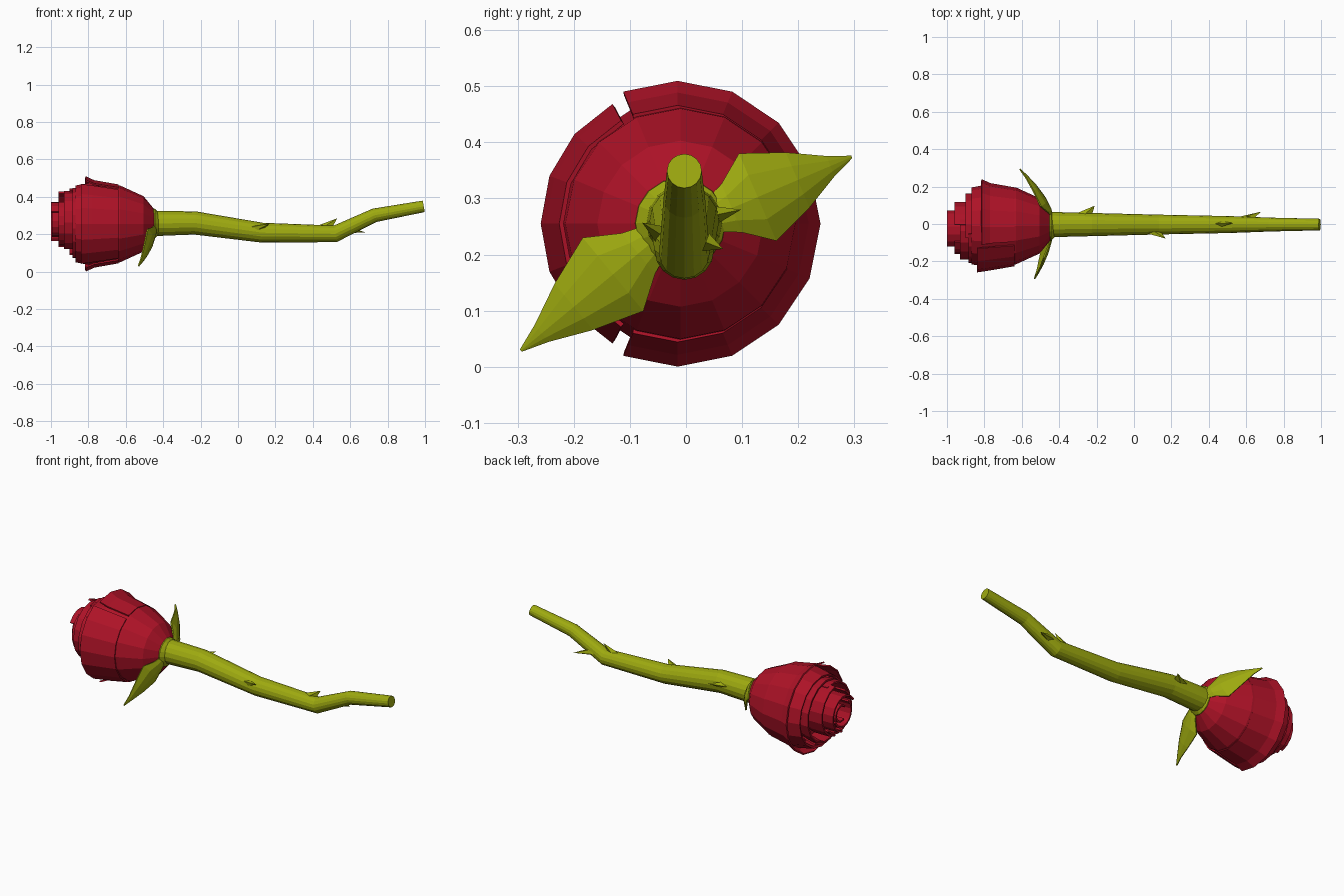
import bpy, bmesh, math
from mathutils import Vector

if "Cube" in bpy.data.objects:
    bpy.data.objects.remove(bpy.data.objects["Cube"])


def material(name, rgb):
    m = bpy.data.materials.new(name)
    m.diffuse_color = (*rgb, 1)
    m.use_nodes = True
    m.node_tree.nodes["Principled BSDF"].inputs["Base Color"].default_value = m.diffuse_color
    return m


RED = material("petal red", (0.42, 0.006, 0.02))
GREEN = material("stem green", (0.34, 0.40, 0.005))


def make(name, verts, faces, mat, thick=0):
    bm = bmesh.new()
    vs = [bm.verts.new(v) for v in verts]
    for f in faces:
        bm.faces.new([vs[i] for i in f])
    bmesh.ops.remove_doubles(bm, verts=bm.verts, dist=1e-5)
    bmesh.ops.recalc_face_normals(bm, faces=bm.faces)
    me = bpy.data.meshes.new(name)
    bm.to_mesh(me)
    bm.free()
    me.materials.append(mat)
    ob = bpy.data.objects.new(name, me)
    bpy.context.collection.objects.link(ob)
    if thick:
        s = ob.modifiers.new("thickness", 'SOLIDIFY')
        s.thickness, s.offset = thick, 0
    return ob


def grid(rows, n):
    return [(r * n + i, r * n + i + 1, (r + 1) * n + i + 1, (r + 1) * n + i)
            for r in range(rows - 1) for i in range(n - 1)]


def lathe(name, profile, mat, cy=-0.01, cz=0.255, a0=0, a1=360, thick=0):
    """Sweep an (x, radius) profile about the x axis; angle 0 is up, 90 is +y."""
    n = max(3, round((a1 - a0) / 22.5))
    verts = []
    for x, r in profile:
        for i in range(n + 1):
            a = math.radians(a0 + (a1 - a0) * i / n)
            verts.append((x, cy + r * math.sin(a), cz + r * math.cos(a)))
    return make(name, verts, grid(len(profile), n + 1), mat, thick)


# Bloom: closed cup with a sunken floor
lathe("bloom_cup", [(-0.44, 0.001), (-0.445, 0.075), (-0.505, 0.148), (-0.63, 0.205),
                    (-0.78, 0.222), (-0.87, 0.205), (-0.865, 0.192),
                    (-0.80, 0.18), (-0.80, 0.001)], RED)

# Two outer petals with flared lips
lathe("outer_petal_right", [(-0.64, 0.207), (-0.77, 0.23), (-0.815, 0.251)], RED,
      cy=-0.015, a0=-22.5, a1=202.5, thick=0.008)
lathe("outer_petal_left", [(-0.64, 0.205), (-0.78, 0.229), (-0.84, 0.238)], RED,
      cy=-0.017, a0=208, a1=332, thick=0.008)

# Inner petals: nested open scrolls (radius, rim x, centre y, centre z, start, sweep)
inner = [(0.185, -0.885, -0.02, 0.26, 150, 200), (0.175, -0.90, -0.015, 0.265, -20, 190),
         (0.155, -0.93, -0.03, 0.27, 200, 180), (0.145, -0.96, -0.03, 0.28, 10, 160),
         (0.12, -0.96, -0.035, 0.265, 130, 200), (0.10, -1.0, -0.03, 0.268, -60, 230),
         (0.075, -0.995, -0.03, 0.265, 110, 210), (0.045, -0.985, -0.025, 0.265, -50, 260)]
for k, (r, x, cy, cz, a, sweep) in enumerate(inner):
    lathe(f"inner_petal_{k + 1}", [(-0.795, r * 0.9), (-0.87, r), (x, r)], RED,
          cy, cz, a, a + sweep, thick=0.01)

# Stem: tapered tube through a bent path of (x, z, radius)
path = [(-0.47, 0.257, 0.068), (-0.23, 0.26, 0.062), (0.13, 0.208, 0.053),
        (0.52, 0.202, 0.045), (0.73, 0.301, 0.037), (0.993, 0.349, 0.031)]
SIDES = 16
verts = []
for i, (x, z, r) in enumerate(path):
    p, q = path[max(i - 1, 0)], path[min(i + 1, len(path) - 1)]
    t = Vector((q[0] - p[0], 0, q[1] - p[1])).normalized()
    up = Vector((-t.z, 0, t.x))
    for s in range(SIDES + 1):
        a = math.tau * s / SIDES
        verts.append(Vector((x, -0.003, z)) + r * (up * math.cos(a) + Vector((0, math.sin(a), 0))))
n = SIDES + 1
make("stem", verts, grid(len(path), n)
     + [tuple(range(SIDES)), tuple((len(path) - 1) * n + s for s in range(SIDES))], GREEN)

# Collar under the bloom
lathe("collar", [(-0.475, 0.06), (-0.465, 0.083), (-0.445, 0.08), (-0.425, 0.06)], GREEN, cz=0.256)


# Sepals: ridged leaves curling back over the cup
def sepal(name, base, tip, x_tip):
    b, e = Vector((0, *base)), Vector((0, *tip))
    side = (e - b).normalized().cross(Vector((1, 0, 0)))
    rows = [(0, 0.025), (0.16, 0.045), (0.34, 0.083), (0.62, 0.052), (0.85, 0.018), (1, 0.001)]
    verts = []
    for t, w in rows:
        x = -0.435 + (x_tip + 0.435) * t ** 1.5
        for k in (-1, -0.5, 0, 0.5, 1):
            verts.append(b.lerp(e, t) + side * w * k + Vector((x - 0.35 * w * k * k, 0, 0)))
    make(name, verts, grid(len(rows), 5), GREEN, thick=0.008)


sepal("sepal_right", (0.04, 0.265), (0.293, 0.373), -0.61)
sepal("sepal_left", (-0.045, 0.235), (-0.293, 0.03), -0.532)


# Thorns: long-based spikes leaning towards the stem's cut end
def thorn(name, base, tip, half_width=0.017):
    b, e = Vector(base), Vector(tip)
    out = Vector((0, e.y - b.y, e.z - b.z)).normalized()
    w = out.cross(Vector((1, 0, 0))) * half_width
    f = Vector((0.045, 0, 0))
    make(name, [b - f * 1.2, b + w, b + f, b - w, e],
         [(0, 1, 4), (1, 2, 4), (2, 3, 4), (3, 0, 4), (0, 3, 2, 1)], GREEN)


thorn("thorn_1", (-0.27, 0.05, 0.27), (-0.21, 0.098, 0.28))
thorn("thorn_2", (0.10, -0.044, 0.235), (0.17, -0.078, 0.257))
thorn("thorn_3", (0.60, 0.035, 0.222), (0.68, 0.066, 0.21))
thorn("thorn_4", (0.46, 0.0, 0.238), (0.53, 0.005, 0.285))
